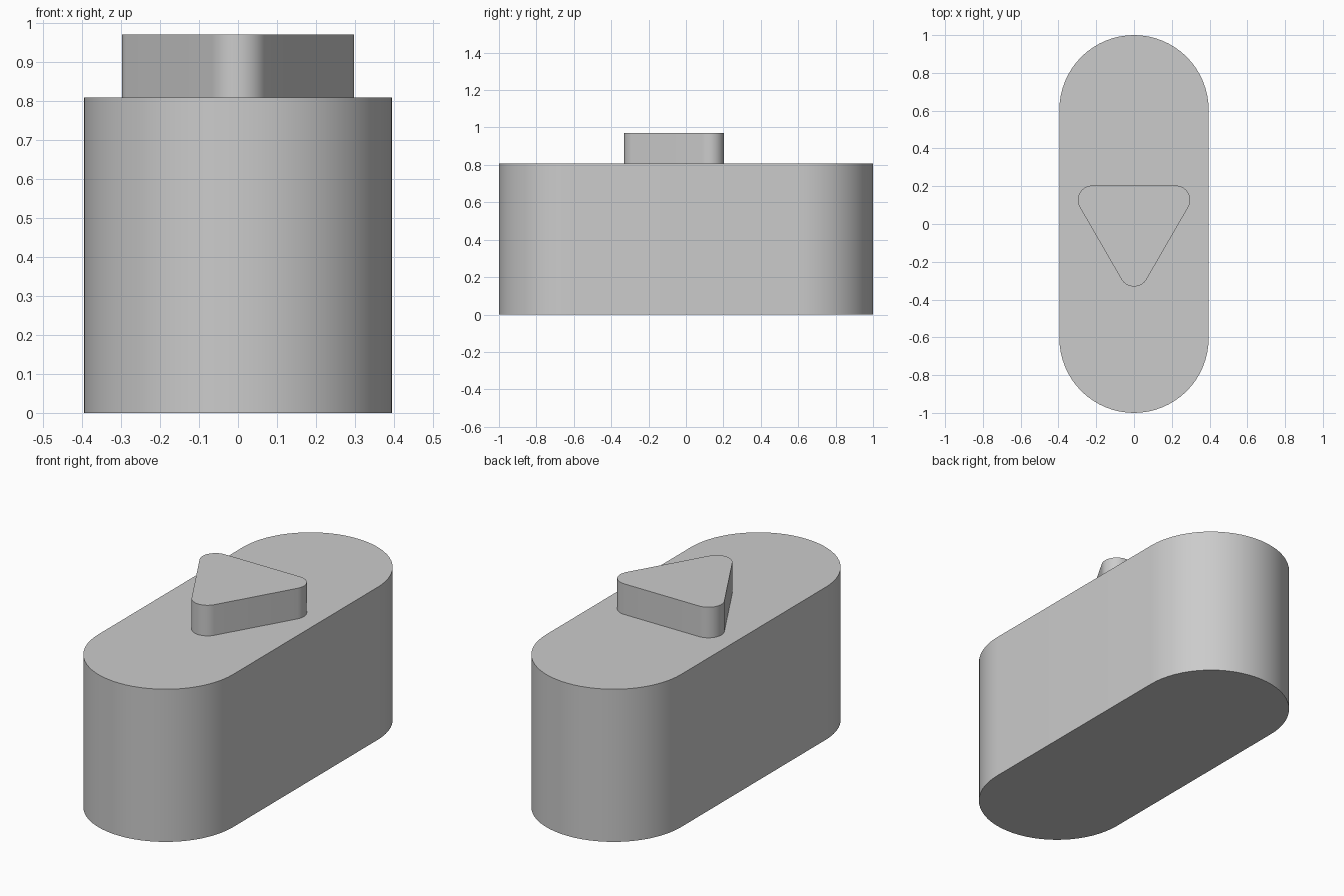
import bpy, bmesh
from math import sin, cos, pi, radians

cube = bpy.data.objects.get("Cube")
if cube:
    bpy.data.objects.remove(cube, do_unlink=True)

grey = bpy.data.materials.new("plain grey")
grey.use_nodes = True
colour = (0.6, 0.6, 0.6, 1)
grey.diffuse_color = colour
grey.node_tree.nodes["Principled BSDF"].inputs["Base Color"].default_value = colour


def rounded_prism(name, corners, spread, radius, bottom, top, steps, start):
    """Extrude a regular outline whose corners are arcs about points at distance spread."""
    bm = bmesh.new()
    turn = 2 * pi / corners
    ring = []
    for c in range(corners):
        mid = start + c * turn
        for s in range(steps + 1):
            a = mid + turn * (s / steps - 0.5)
            ring.append(bm.verts.new((spread * cos(mid) + radius * cos(a),
                                      spread * sin(mid) + radius * sin(a), bottom)))
    base = bm.faces.new(ring)
    lid = bmesh.ops.extrude_face_region(bm, geom=[base], use_keep_orig=True)
    bmesh.ops.translate(bm, vec=(0, 0, top - bottom),
                        verts=[g for g in lid["geom"] if isinstance(g, bmesh.types.BMVert)])
    bmesh.ops.recalc_face_normals(bm, faces=bm.faces)
    mesh = bpy.data.meshes.new(name)
    bm.to_mesh(mesh)
    bm.free()
    mesh.materials.append(grey)
    obj = bpy.data.objects.new(name, mesh)
    bpy.context.collection.objects.link(obj)
    bpy.ops.object.select_all(action="DESELECT")
    obj.select_set(True)
    bpy.context.view_layer.objects.active = obj
    bpy.ops.object.shade_smooth_by_angle(angle=radians(30))
    return obj


# Long body with semicircular ends
rounded_prism("body", 2, 0.605, 0.395, 0, 0.808, 32, -pi / 2)

# Raised rounded triangle pointing to the front
rounded_prism("triangle_button", 3, 0.254, 0.077, 0.808, 0.97, 16, -pi / 2)
